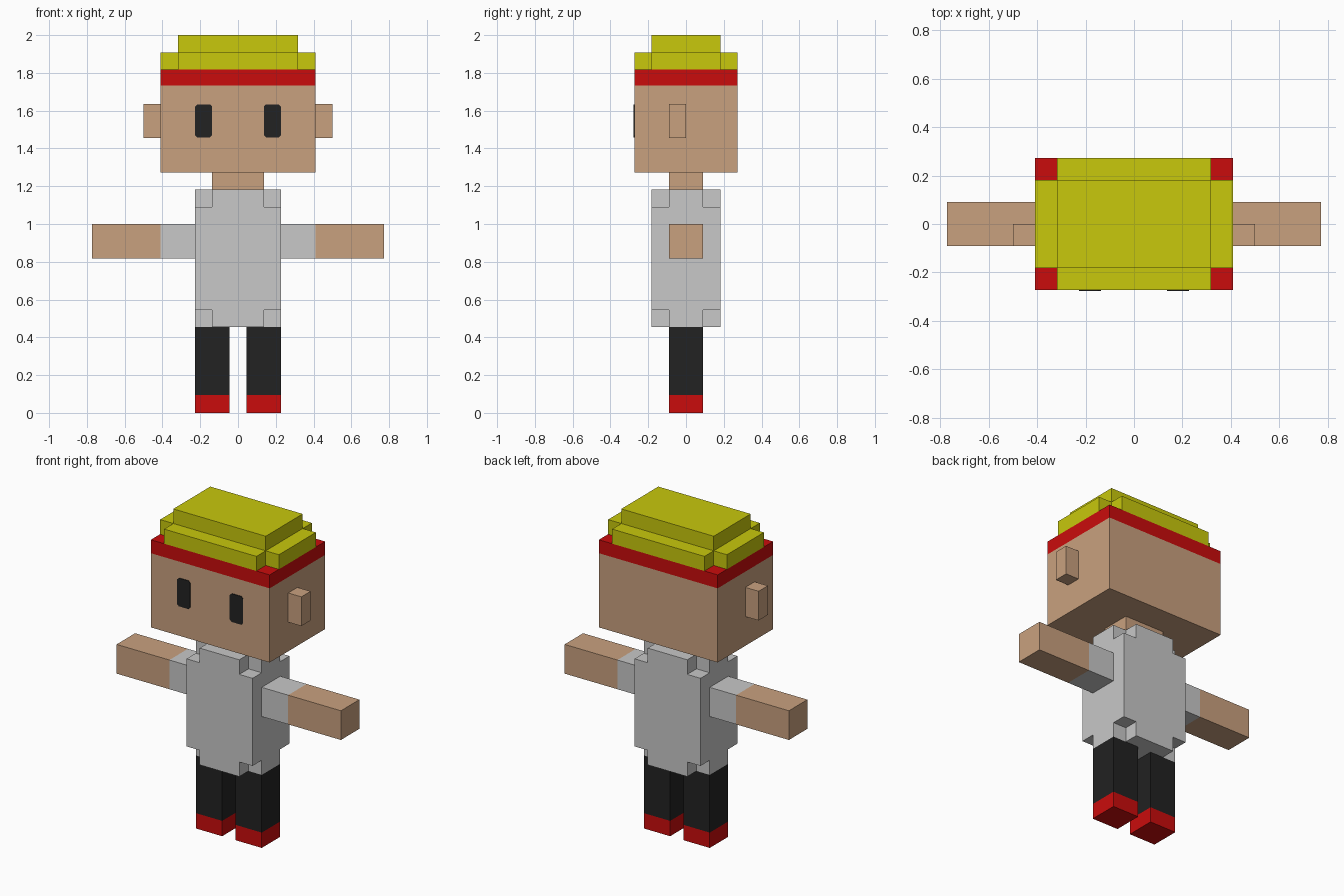
import bpy, bmesh
from itertools import product

if "Cube" in bpy.data.objects:
    bpy.data.objects.remove(bpy.data.objects["Cube"])

U = 1 / 11  # block size


def material(name, rgb):
    m = bpy.data.materials.new(name)
    m.diffuse_color = (*rgb, 1)
    m.use_nodes = True
    m.node_tree.nodes["Principled BSDF"].inputs["Base Color"].default_value = m.diffuse_color
    return m


SKIN = material("skin", (0.584, 0.356, 0.212))
GREY = material("shirt_grey", (0.578, 0.578, 0.578))
BLACK = material("black", (0.016, 0.016, 0.016))
RED = material("red", (0.59, 0.0037, 0.0037))
YELLOW = material("hair_yellow", (0.578, 0.578, 0.0037))


def finish(name, bm, mats):
    me = bpy.data.meshes.new(name)
    bm.to_mesh(me)
    bm.free()
    for m in mats:
        me.materials.append(m)
    ob = bpy.data.objects.new(name, me)
    bpy.context.collection.objects.link(ob)
    return ob


def blocks(name, xs, ys, zs, mats, keep=lambda i: True, colour=lambda i: 0):
    """Outer skin of the kept cells of a grid whose planes are in block units."""
    axes = (xs, ys, zs)
    cells = {i for i in product(*(range(len(a) - 1) for a in axes)) if keep(i)}
    bm = bmesh.new()
    verts = {}

    def vert(k):
        if k not in verts:
            verts[k] = bm.verts.new([axes[a][k[a]] * U for a in range(3)])
        return verts[k]

    for c in sorted(cells):
        for a, side in product(range(3), (0, 1)):
            neighbour = list(c)
            neighbour[a] += 2 * side - 1
            if tuple(neighbour) in cells:
                continue
            b, d = (a + 1) % 3, (a + 2) % 3
            ring = []
            for p, q in ((0, 0), (1, 0), (1, 1), (0, 1)):
                k = list(c)
                k[a] += side
                k[b] += p
                k[d] += q
                ring.append(vert(tuple(k)))
            f = bm.faces.new(ring if side else ring[::-1])
            f.material_index = colour(c)
    return finish(name, bm, mats)


# Head with headband, and neck
blocks("head", (-4.5, 4.5), (-3, 3), (14, 19.08, 20), (SKIN, RED), colour=lambda i: i[2])
blocks("neck", (-1.5, 1.5), (-1, 1), (13, 14), (SKIN,))

# Hair: lower layer without its corners, smaller layer on top
blocks("hair", (-4.5, -3.5, 3.5, 4.5), (-3, -2, 2, 3), (20, 21, 22), (YELLOW,),
       keep=lambda i: (i[0] == 1 or i[1] == 1) if i[2] == 0 else (i[0] == 1 and i[1] == 1))

# Torso with a block missing at each of the eight corners
blocks("torso", (-2.5, -1.5, 1.5, 2.5), (-2, -1, 1, 2), (5, 6, 12, 13), (GREY,),
       keep=lambda i: 1 in i)

for s, side in ((-1, "left"), (1, "right")):
    def span(*v):
        return sorted(s * x for x in v)

    # Arm: sleeve near the body, bare hand outside
    hand = 1 if s > 0 else 0
    blocks(side + "_arm", span(2.5, 4.5, 8.5), (-1, 1), (9, 11), (GREY, SKIN),
           colour=lambda i: int(i[0] == hand))
    # Leg with shoe
    blocks(side + "_leg", span(0.5, 2.5), (-1, 1), (0, 1.05, 5), (RED, BLACK),
           colour=lambda i: i[2])
    # Ear
    blocks(side + "_ear", span(4.5, 5.5), (-1, 0), (16, 18), (SKIN,))

    # Eye: thin plate with clipped corners
    cx, cz, w, h, c = s * 2 * U, 17 * U, 0.045, 0.088, 0.012
    outline = [(-w + c, -h), (w - c, -h), (w, -h + c), (w, h - c),
               (w - c, h), (-w + c, h), (-w, h - c), (-w, -h + c)]
    bm = bmesh.new()
    front = bm.faces.new([bm.verts.new((cx + x, -3 * U - 0.004, cz + z)) for x, z in outline])
    out = bmesh.ops.extrude_face_region(bm, geom=[front], use_keep_orig=True)
    bmesh.ops.translate(bm, vec=(0, 0.005, 0),
                        verts=[v for v in out["geom"] if isinstance(v, bmesh.types.BMVert)])
    bmesh.ops.recalc_face_normals(bm, faces=bm.faces)
    finish(side + "_eye", bm, (BLACK,))
